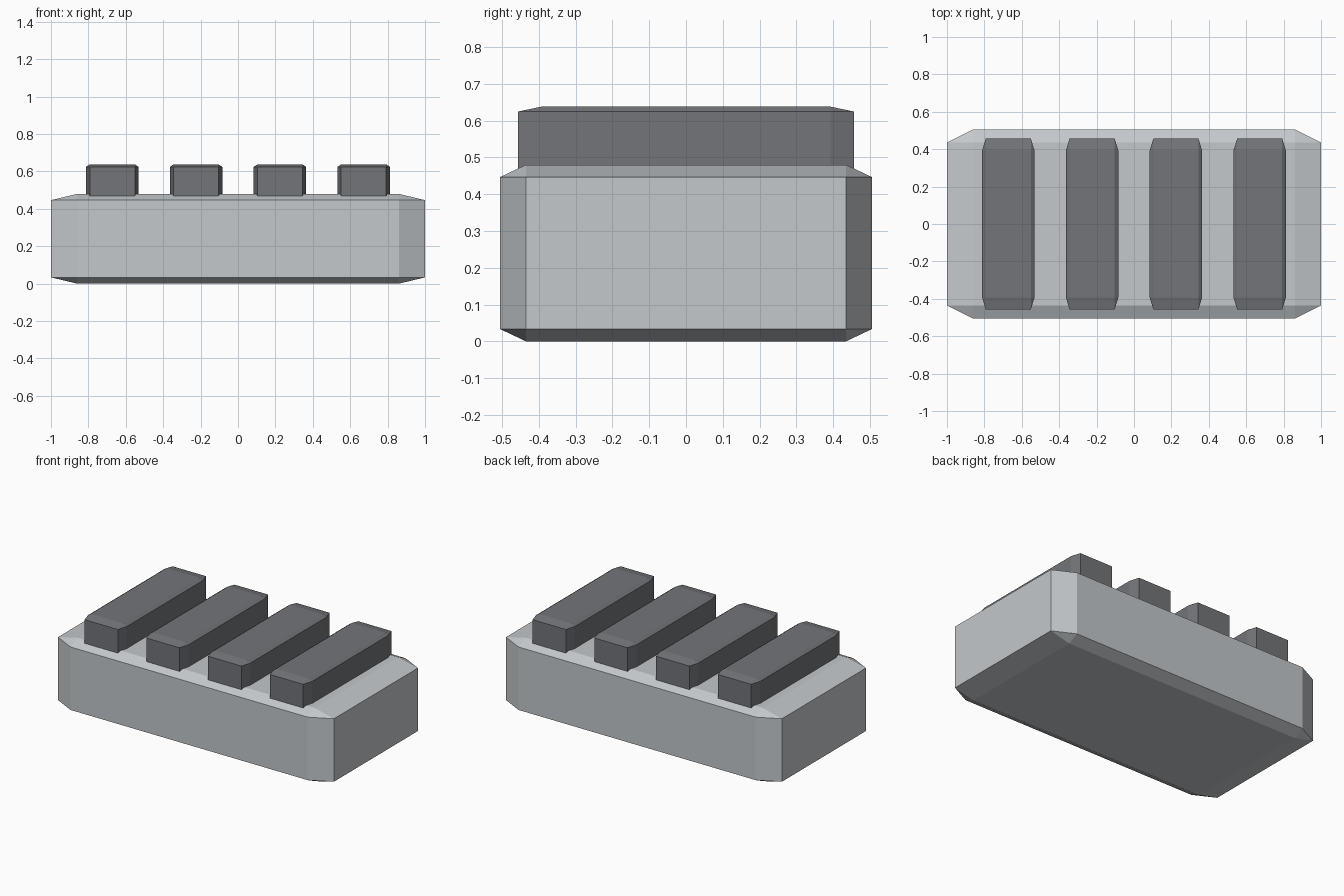
import bpy
import bmesh
from mathutils import Vector

default = bpy.data.objects.get("Cube")
if default:
    bpy.data.objects.remove(default, do_unlink=True)


def make_material(name, rgb):
    mat = bpy.data.materials.new(name)
    mat.use_nodes = True
    colour = (*rgb, 1.0)
    mat.diffuse_color = colour
    mat.node_tree.nodes["Principled BSDF"].inputs["Base Color"].default_value = colour
    return mat


def chamfered_block(name, centre, size, mat, bevel=0.07):
    """Unit cube chamfered on every edge, then stretched so the chamfer follows each side."""
    bm = bmesh.new()
    bmesh.ops.create_cube(bm, size=1.0)
    bmesh.ops.bevel(bm, geom=bm.edges[:], offset=bevel, offset_type='OFFSET',
                    segments=1, profile=0.5, affect='EDGES')
    bmesh.ops.scale(bm, vec=Vector(size), verts=bm.verts)
    bmesh.ops.recalc_face_normals(bm, faces=bm.faces)
    mesh = bpy.data.meshes.new(name)
    bm.to_mesh(mesh)
    bm.free()
    mesh.materials.append(mat)
    obj = bpy.data.objects.new(name, mesh)
    obj.location = centre
    bpy.context.collection.objects.link(obj)
    return obj


light_grey = make_material("light_grey", (0.55, 0.58, 0.60))
dark_grey = make_material("dark_grey", (0.17, 0.178, 0.192))

# Base slab
chamfered_block("base_block", (0, 0, 0.24), (2.0, 1.012, 0.48), light_grey)

# Four raised bars, evenly spaced and sunk slightly into the base
for i in range(4):
    x = (i - 1.5) * 0.448
    chamfered_block(f"raised_bar_{i + 1}", (x, 0, 0.543), (0.28, 0.914, 0.19), dark_grey)
